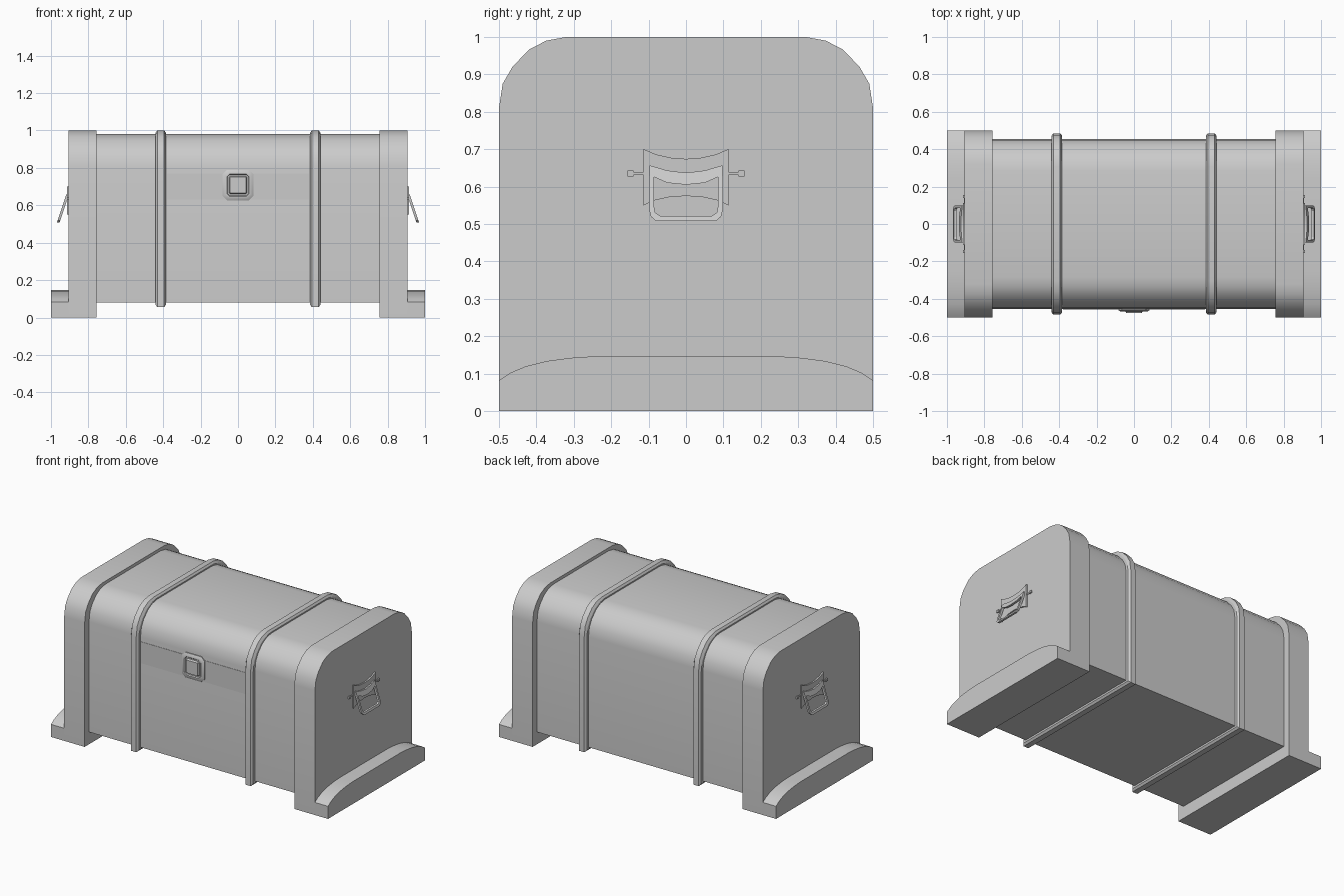
import bpy, bmesh

if "Cube" in bpy.data.objects:
    bpy.data.objects.remove(bpy.data.objects["Cube"])


def loft(name, rings, mirror=True, cyclic=False):
    """Skin a list of equal-length closed rings; cap the ends unless cyclic."""
    bm = bmesh.new()
    vs = [[bm.verts.new(p) for p in r] for r in rings]
    n = len(rings[0])
    pairs = list(zip(vs, vs[1:])) + ([(vs[-1], vs[0])] if cyclic else [])
    for a, b in pairs:
        for i in range(n):
            j = (i + 1) % n
            bm.faces.new((a[i], a[j], b[j], b[i]))
    if not cyclic:
        bm.faces.new(vs[0])
        bm.faces.new(vs[-1])
    bmesh.ops.recalc_face_normals(bm, faces=bm.faces)
    me = bpy.data.meshes.new(name)
    bm.to_mesh(me)
    bm.free()
    ob = bpy.data.objects.new(name, me)
    bpy.context.collection.objects.link(ob)
    bpy.ops.object.select_all(action='DESELECT')
    ob.select_set(True)
    bpy.context.view_layer.objects.active = ob
    bpy.ops.object.shade_smooth_by_angle(angle=0.52)
    if mirror:
        ob.modifiers.new("mirror", 'MIRROR')
    return ob


def both(half):
    """Complete a (y, z) half profile with its mirror image."""
    return half + [(-y, z) for y, z in reversed(half) if abs(y) > 1e-6]


def at(x, prof):
    return [(x, y, z) for y, z in prof]


CORNER = [(0, .19), (.01, .125), (.036, .08), (.08, .034), (.126, .01), (.18, 0)]


def arch(hw, z0, z1, k=1.0):
    return both([(hw, z0)] + [(hw - a * k, z1 - b * k) for a, b in CORNER])


def extrude(name, prof, x0, x1):
    return loft(name, [at(x0, prof), at(x1, prof)])


# Trunk body with rounded lid
body = arch(.455, .08, .98, .95)
loft("trunk_body", [at(-.77, body), at(.77, body)], mirror=False)

# End panels and stepped feet
extrude("end_panel", arch(.5, 0, 1), .757, .905)
foot = both([(.5, 0), (.5, .082), (.47, .102), (.43, .119), (.37, .134),
             (.31, .142), (.25, .146)])
extrude("foot", foot, .9, 1.0)

# Chamfered straps around the body
outer, inner = arch(.485, .056, 1.0), arch(.473, .068, .988)
loft("strap", [at(.413 + d, p) for d, p in
               ((-.028, inner), (-.018, outer), (.018, outer), (.028, inner))])


# Front lock: shallow backing strip and stepped octagonal plate
def octagon(h, c, y, cz=.708):
    q = h - c
    pts = [(h, -q), (h, q), (q, h), (-q, h), (-h, q), (-h, -q), (-q, -h), (q, -h)]
    return [(x, y, cz + z) for x, z in pts]


loft("lock_strip", [[(-.38, y, .63), (.38, y, .63), (.38, y, .77), (-.38, y, .77)]
                    for y in (-.45, -.457)], mirror=False)
loft("lock_plate", [octagon(*r) for r in
                    ((.082, .024, -.45), (.082, .024, -.461), (.07, .02, -.469),
                     (.06, .016, -.469), (.055, .01, -.463), (.047, .005, -.463),
                     (.042, .003, -.476))], mirror=False)

# Handle plate with curved top and bottom edges
plate = both([(0, .575), (.045, .572), (.085, .563), (.113, .55),
              (.113, .70), (.08, .686), (.04, .677), (0, .674)])
# halves meet on the centre line, so order the outline as one loop
low = [(0, .575), (.045, .572), (.085, .563), (.113, .55)]
top = [(.113, .70), (.08, .686), (.04, .677), (0, .674)]
plate = low + top + [(-y, z) for y, z in reversed(top[:-1])] \
    + [(-y, z) for y, z in reversed(low[1:])]
extrude("handle_plate", plate, .9, .914)


# Tilted drop handle
def loop(top, side):
    half = top + side
    return half + [(-y, z) for y, z in reversed(half[1:])]


grip_out = loop([(0, .637), (.05, .643), (.098, .657)],
                [(.099, .54), (.094, .52), (.08, .508)])
grip_in = loop([(0, .605), (.05, .61), (.086, .626)],
               [(.085, .545), (.082, .53), (.07, .522)])


def tilt(prof, off):
    return [(.907 + off + (.65 - z) * .33, y, z) for y, z in prof]


loft("drop_handle", [tilt(grip_out, 0), tilt(grip_out, .014),
                     tilt(grip_in, .014), tilt(grip_in, 0)], cyclic=True)

# Hinge pins with small square ends
for s in (-1, 1):
    for name, y0, y1, h in (("hinge_pin", .11, .145, .004),
                            ("pin_end", .14, .156, .008)):
        extrude(name, [(s * y0, .635 - h), (s * y1, .635 - h),
                       (s * y1, .635 + h), (s * y0, .635 + h)], .9, .906 + h)
